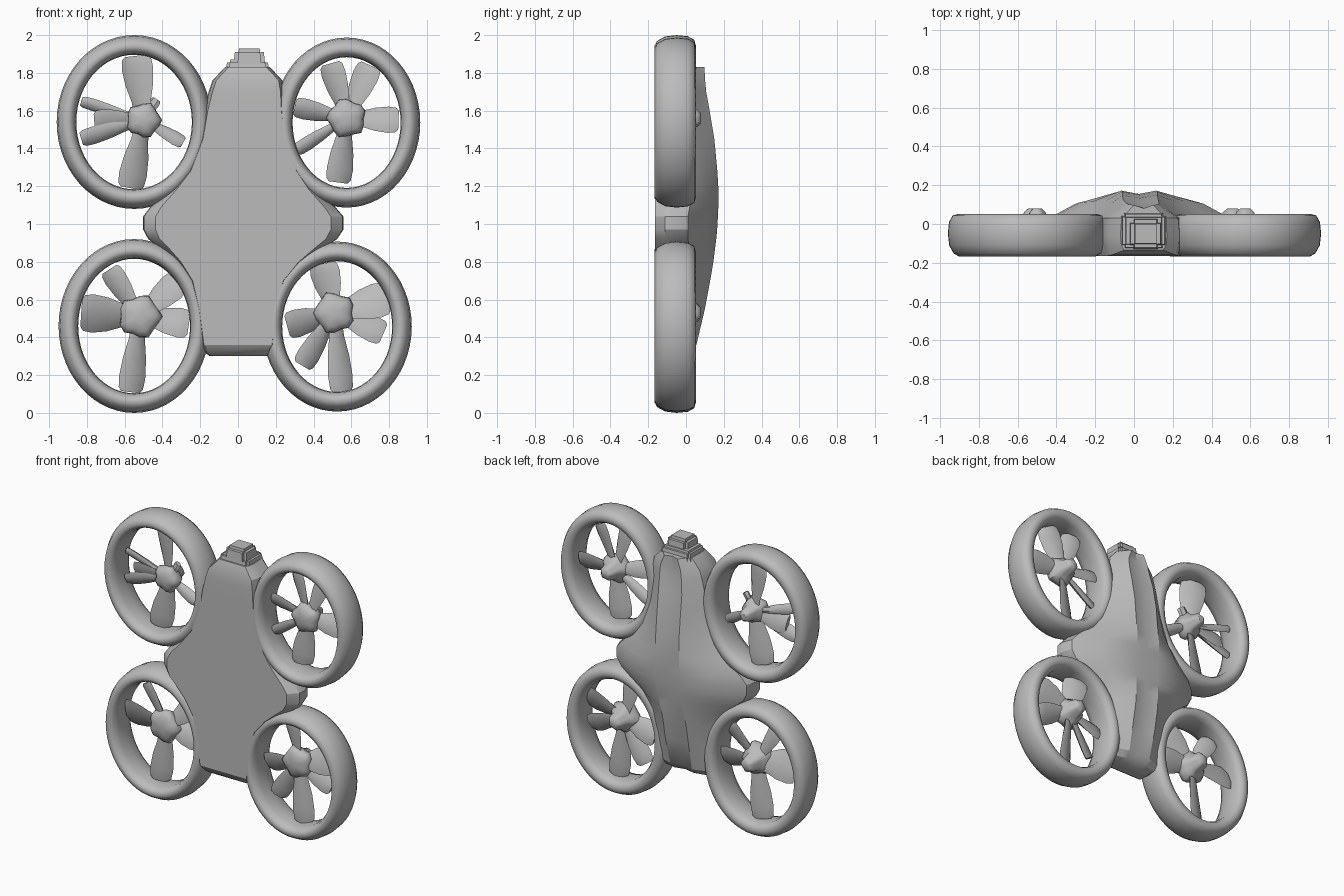
import bpy, bmesh
from math import sin, cos, pi, radians
from mathutils import Vector

if "Cube" in bpy.data.objects:
    bpy.data.objects.remove(bpy.data.objects["Cube"], do_unlink=True)

TONE = (0.5, 0.5, 0.5, 1)
grey = bpy.data.materials.new("matte_grey")
grey.use_nodes = True
grey.diffuse_color = TONE
grey.node_tree.nodes["Principled BSDF"].inputs["Base Color"].default_value = TONE


def finish(name, bm, angle=35):
    bmesh.ops.recalc_face_normals(bm, faces=bm.faces)
    mesh = bpy.data.meshes.new(name)
    bm.to_mesh(mesh)
    bm.free()
    obj = bpy.data.objects.new(name, mesh)
    bpy.context.collection.objects.link(obj)
    mesh.materials.append(grey)
    bpy.ops.object.select_all(action="DESELECT")
    obj.select_set(True)
    bpy.context.view_layer.objects.active = obj
    bpy.ops.object.shade_smooth_by_angle(angle=radians(angle))


def loft(bm, rings, closed=False):
    """Skin a list of point loops; cap the ends unless the loft is closed."""
    loops = [[bm.verts.new(p) for p in ring] for ring in rings]
    n = len(loops[0])
    pairs = list(zip(loops, loops[1:]))
    if closed:
        pairs.append((loops[-1], loops[0]))
    for a, b in pairs:
        for i in range(n):
            j = (i + 1) % n
            bm.faces.new((a[i], a[j], b[j], b[i]))
    if not closed:
        bm.faces.new(loops[0])
        bm.faces.new(loops[-1])


# Oval duct with a fully rounded section
def duct(name, cx, cz, rx, rz):
    section = [(0, -0.05), (-0.007, -0.11), (-0.03, -0.152), (-0.058, -0.168), (-0.085, -0.155),
               (-0.1, -0.11), (-0.104, -0.05), (-0.1, 0.01), (-0.083, 0.042), (-0.055, 0.052),
               (-0.025, 0.044), (-0.006, 0.01)]
    bm = bmesh.new()
    rings = []
    for k in range(56):
        a = 2 * pi * k / 56
        rings.append([(cx + (rx + r) * cos(a), y, cz + (rz + r) * sin(a)) for r, y in section])
    loft(bm, rings, closed=True)
    finish(name, bm, 60)


# Blade: a pitched, rounded paddle from hub to tip
def blade(name, hub, tip, width):
    root = Vector((hub[0], -0.045, hub[1]))
    end = Vector((tip[0], -0.045, tip[1]))
    along = (end - root).normalized()
    side = along.cross(Vector((0, 1, 0)))
    bm = bmesh.new()
    rings = []
    for t, w in ((0, 0.55), (0.3, 0.65), (0.55, 0.9), (0.8, 1), (0.95, 0.92), (1, 0.7)):
        a = radians(32 - 12 * t)
        chord = side * cos(a) + Vector((0, 1, 0)) * sin(a)
        thick = along.cross(chord) * 0.015
        c = root.lerp(end, t)
        h = chord * width * w / 2
        rings.append([c - h, c - h * 0.5 + thick, c + h * 0.5 + thick,
                      c + h, c + h * 0.5 - thick, c - h * 0.5 - thick])
    loft(bm, rings)
    finish(name, bm, 45)


# Hub: lumpy domed boss with a small rear cap
def hub_boss(name, x, z, r):
    bm = bmesh.new()
    profile = [(0.3, -0.115), (0.7, -0.105), (0.95, -0.085), (1, -0.055), (0.8, -0.015),
               (0.55, 0.01), (0.45, 0.06), (0.25, 0.08)]
    rings = []
    for f, y in profile:
        rings.append([])
        for k in range(16):
            a = 2 * pi * k / 16
            s = r * f * (1 + 0.1 * sin(5 * a + x * 9))
            rings[-1].append((x + s * cos(a), y, z + s * sin(a)))
    loft(bm, rings)
    finish(name, bm, 50)


# Each place: duct centre and radii, hub centre and radius, blade tips with widths
rotors = {
    "upper_right": ((-0.55, 1.54, 0.41, 0.46), (-0.5, 1.55, 0.09),
                    [(-0.54, 1.89, 0.18), (-0.83, 1.65, 0.07), (-0.83, 1.45, 0.1), (-0.76, 1.53, 0.16),
                     (-0.57, 1.19, 0.16), (-0.29, 1.43, 0.08), (-0.43, 1.66, 0.06)]),
    "upper_left": ((0.575, 1.537, 0.39, 0.45), (0.575, 1.56, 0.1),
                   [(0.49, 1.85, 0.14), (0.7, 1.84, 0.15), (0.85, 1.55, 0.15),
                    (0.53, 1.22, 0.15), (0.31, 1.39, 0.08), (0.3, 1.62, 0.12)]),
    "lower_right": ((-0.55, 0.46, 0.4, 0.46), (-0.52, 0.51, 0.11),
                    [(-0.68, 0.76, 0.13), (-0.83, 0.53, 0.22), (-0.57, 0.11, 0.15),
                     (-0.31, 0.7, 0.16), (-0.26, 0.47, 0.17)]),
    "lower_left": ((0.525, 0.457, 0.395, 0.45), (0.51, 0.53, 0.105),
                   [(0.45, 0.79, 0.17), (0.79, 0.61, 0.2), (0.77, 0.42, 0.15),
                    (0.55, 0.11, 0.14), (0.34, 0.25, 0.13), (0.26, 0.46, 0.16)]),
}
for place, (ring, hub, tips) in rotors.items():
    duct(place + "_duct", *ring)
    hub_boss(place + "_hub", *hub)
    for i, (tx, tz, w) in enumerate(tips):
        blade(f"{place}_blade_{i + 1}", hub, (tx, tz), w)

# Fuselage stations: height, centre, half width, front inset, edge depth, ridge depth
stations = [(0.3, 0, 0.15, -0.11, -0.05, -0.03), (0.32, 0, 0.175, -0.14, 0.0, 0.02),
            (0.36, 0, 0.2, -0.164, 0.02, 0.055), (0.55, 0, 0.225, -0.164, 0.03, 0.1),
            (0.7, 0, 0.26, -0.164, 0.03, 0.128), (0.8, 0.01, 0.34, -0.164, 0.02, 0.145),
            (0.87, 0.02, 0.43, -0.164, 0.02, 0.154), (0.92, 0.025, 0.5, -0.164, 0.01, 0.16),
            (0.97, 0.028, 0.53, -0.164, 0.01, 0.165), (1.04, 0.028, 0.53, -0.164, 0.01, 0.169),
            (1.09, 0.025, 0.49, -0.164, 0.02, 0.171), (1.18, 0.025, 0.39, -0.164, 0.03, 0.172),
            (1.28, 0.03, 0.3, -0.164, 0.04, 0.166), (1.45, 0.03, 0.235, -0.164, 0.04, 0.15),
            (1.6, 0.035, 0.215, -0.164, 0.03, 0.125), (1.7, 0.045, 0.2, -0.164, 0.03, 0.107),
            (1.76, 0.05, 0.185, -0.16, 0.03, 0.101), (1.83, 0.05, 0.12, -0.135, 0.03, 0.098)]
bm = bmesh.new()
rings = []
for z, cx, w, front, edge, ridge in stations:
    crest = min(0.09, w * 0.42)
    mid = edge + (ridge - edge) * 0.6
    flat = w - 0.02 - max(0, w - 0.3) * 0.2
    half = [(flat, front), (w - 0.005, max(front, -0.11)), (w, -0.06),
            (w * 0.95, edge), (w * 0.62, mid), (crest, ridge)]
    rings.append([(cx + x, y, z) for x, y in half] + [(cx, ridge - 0.017, z)]
                 + [(cx - x, y, z) for x, y in reversed(half)])
loft(bm, rings)
finish("fuselage", bm, 28)


# Stepped nose built from tapered, bevelled blocks
def block(name, x, y, z, sx, sy, sz, bevel):
    bm = bmesh.new()
    bmesh.ops.create_cube(bm, size=1)
    for v in bm.verts:
        taper = 0.88 if v.co.z > 0 else 1
        v.co = Vector((x + v.co.x * sx * taper, y + v.co.y * sy * taper, z + v.co.z * sz))
    bmesh.ops.bevel(bm, geom=bm.edges[:], offset=bevel, segments=2, affect="EDGES")
    finish(name, bm)


block("nose_collar", 0.05, -0.035, 1.83, 0.24, 0.19, 0.08, 0.015)
block("nose_camera_housing", 0.06, -0.05, 1.88, 0.17, 0.16, 0.1, 0.02)
